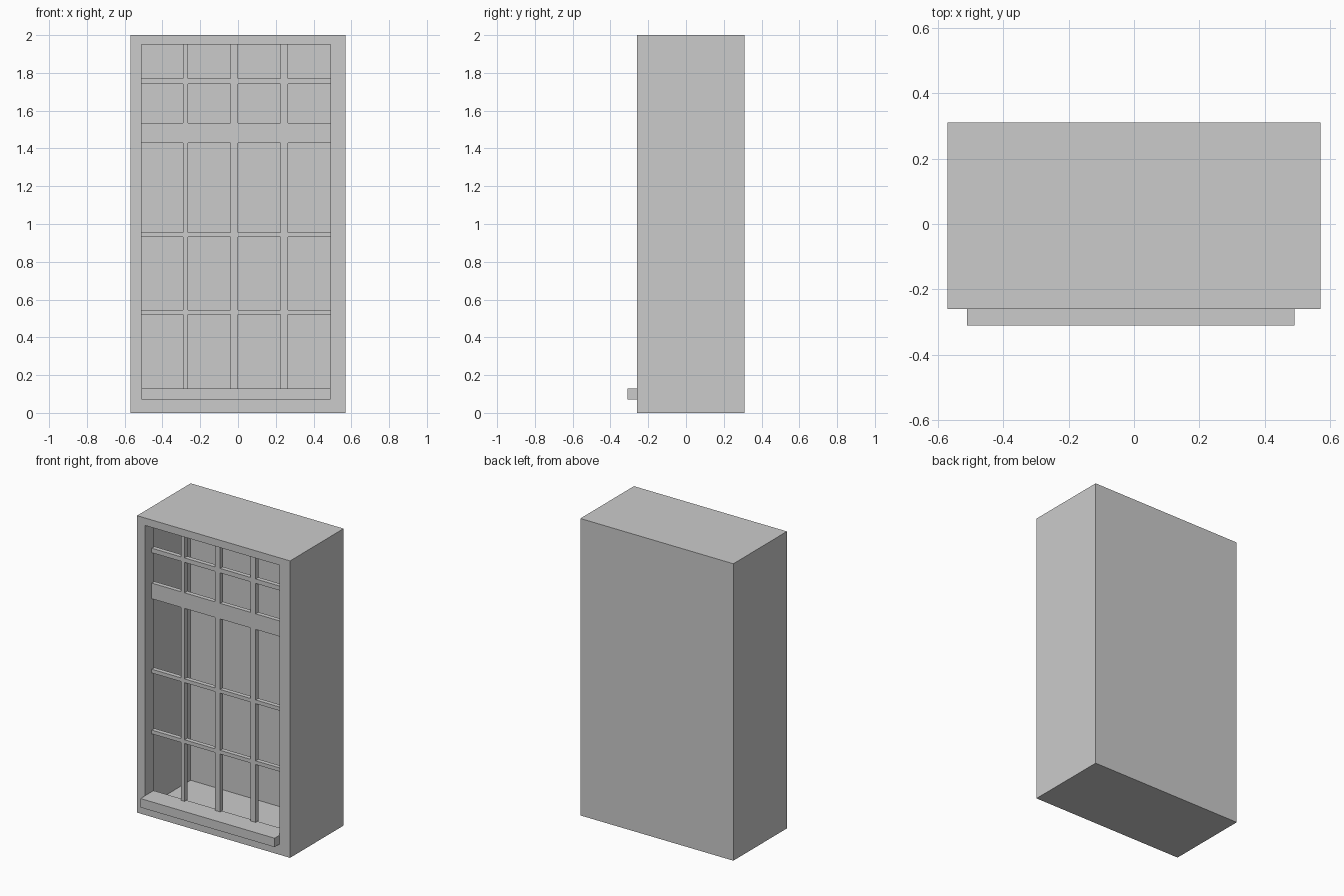
import bpy, bmesh

if "Cube" in bpy.data.objects:
    bpy.data.objects.remove(bpy.data.objects["Cube"])

X0, X1, Z0, Z1 = -0.51, 0.49, 0.07, 1.95      # window opening
FRONT, JAMB, BACK = -0.26, -0.17, 0.31        # depths


def make_object(name, bm):
    mesh = bpy.data.meshes.new(name)
    bm.to_mesh(mesh)
    bm.free()
    obj = bpy.data.objects.new(name, mesh)
    bpy.context.collection.objects.link(obj)
    return obj


def rect(bm, x0, x1, z0, z1, y):
    return [bm.verts.new((x, y, z)) for x, z in ((x0, z0), (x1, z0), (x1, z1), (x0, z1))]


# Hollow casing: back, outer walls, front rim, jambs and the rim's inner face
bm = bmesh.new()
outer, opening = (-0.57, 0.57, 0, 2), (X0, X1, Z0, Z1)
rings = [rect(bm, *size, y) for size, y in
         ((outer, BACK), (outer, FRONT), (opening, FRONT), (opening, JAMB), (outer, JAMB))]
bm.faces.new(rings[0][::-1])
for a, b in zip(rings, rings[1:]):
    for i in range(4):
        j = (i + 1) % 4
        bm.faces.new((a[i], a[j], b[j], b[i]))
make_object("window_casing", bm)

# Glazing bars: one flush lattice, leaving out the pane cells
bars_x = [(-0.29, -0.265), (-0.04, 0.0), (0.225, 0.265)]
bars_z = [(0.52, 0.545), (0.93, 0.955), (1.43, 1.535), (1.74, 1.77)]
xs = [X0] + [v for bar in bars_x for v in bar] + [X1]
zs = [0.13] + [v for bar in bars_z for v in bar] + [Z1]
bm = bmesh.new()
for i in range(len(xs) - 1):
    for k in range(len(zs) - 1):
        if i % 2 or k % 2:
            bm.faces.new(rect(bm, xs[i], xs[i + 1], zs[k], zs[k + 1], -0.19))
bmesh.ops.remove_doubles(bm, verts=bm.verts[:], dist=0.0005)
lattice = make_object("glazing_bars", bm)
solid = lattice.modifiers.new("bar_depth", 'SOLIDIFY')
solid.thickness = 0.03
solid.offset = -1

# Projecting sill
y0 = -0.31
bpy.ops.mesh.primitive_cube_add(size=1, location=((X0 + X1) / 2, (y0 + JAMB) / 2, 0.10))
sill = bpy.context.object
sill.name = "window_sill"
sill.scale = (X1 - X0, JAMB - y0, 0.06)
